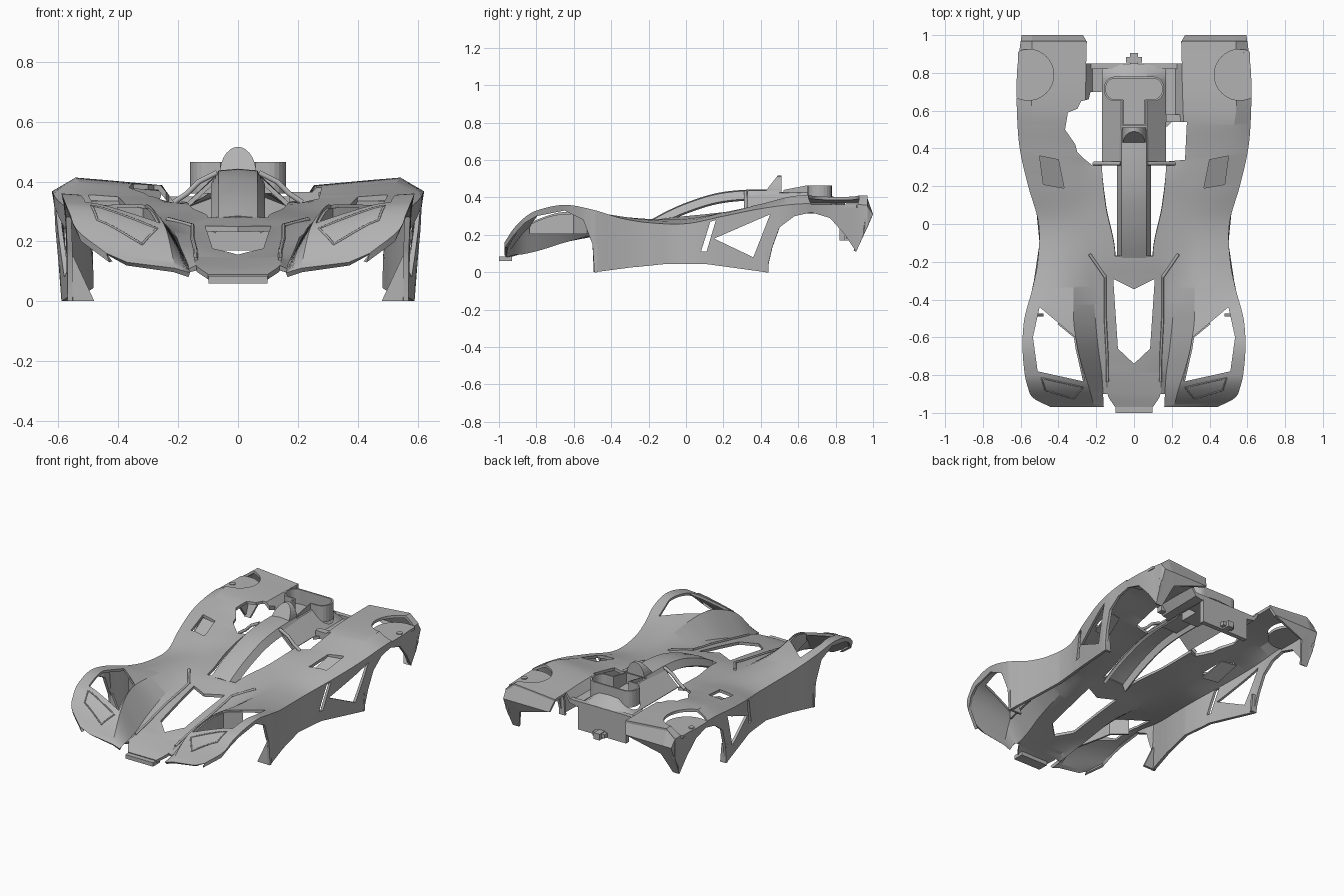
import bpy, bmesh, math
from mathutils import Vector

default_cube = bpy.data.objects.get("Cube")
if default_cube:
    bpy.data.objects.remove(default_cube, do_unlink=True)

grey = bpy.data.materials.new("body_grey")
grey.use_nodes = True
tone = (.45, .45, .45, 1)
grey.diffuse_color = tone
grey.node_tree.nodes["Principled BSDF"].inputs["Base Color"].default_value = tone


def make(name, verts, faces, thickness=0, smooth=False):
    """Mesh object from vertices and faces, optionally thickened inwards."""
    mesh = bpy.data.meshes.new(name)
    mesh.from_pydata([tuple(v) for v in verts], [], faces)
    mesh.materials.append(grey)
    obj = bpy.data.objects.new(name, mesh)
    bpy.context.collection.objects.link(obj)
    bpy.ops.object.select_all(action='DESELECT')
    bpy.context.view_layer.objects.active = obj
    obj.select_set(True)
    bm = bmesh.new()
    bm.from_mesh(mesh)
    if not thickness:
        bmesh.ops.recalc_face_normals(bm, faces=bm.faces)
    bmesh.ops.delete(bm, geom=[v for v in bm.verts if not v.link_faces], context='VERTS')
    bm.to_mesh(mesh)
    bm.free()
    if thickness:
        solid = obj.modifiers.new("shell", 'SOLIDIFY')
        solid.thickness, solid.offset = thickness, -1
        bpy.ops.object.modifier_apply(modifier="shell")
    if smooth:
        bpy.ops.object.shade_smooth_by_angle(angle=math.radians(28))
    return obj


def prism(name, outline, low, high, axis='z'):
    """Extrude a flat outline: (x, y) along z, (y, z) along x, (x, z) along y."""
    place = {'z': lambda a, b, c: (a, b, c), 'x': lambda a, b, c: (c, a, b),
             'y': lambda a, b, c: (a, c, b)}[axis]
    n = len(outline)
    verts = [place(a, b, c) for c in (low, high) for a, b in outline]
    faces = [tuple(range(n)), tuple(range(n, n + n))]
    faces += [(i, (i + 1) % n, (i + 1) % n + n, i + n) for i in range(n)]
    return make(name, verts, faces)


def box(name, x0, x1, y0, y1, z0, z1):
    return prism(name, [(x0, y0), (x1, y0), (x1, y1), (x0, y1)], z0, z1)


def cut(target, cutter):
    bpy.context.view_layer.objects.active = target
    mod = target.modifiers.new("cut", 'BOOLEAN')
    mod.operation, mod.solver, mod.object = 'DIFFERENCE', 'EXACT', cutter
    cutter.hide_render = True
    bpy.ops.object.modifier_apply(modifier="cut")
    bpy.data.objects.remove(cutter, do_unlink=True)


def tube(name, points, radius, closed=False):
    curve = bpy.data.curves.new(name, 'CURVE')
    curve.dimensions, curve.bevel_depth, curve.bevel_resolution = '3D', radius, 1
    curve.use_fill_caps = True
    line = curve.splines.new('POLY')
    line.points.add(len(points) - 1)
    for p, co in zip(line.points, points):
        p.co = (*co, 1)
    line.use_cyclic_u = closed
    curve.materials.append(grey)
    obj = bpy.data.objects.new(name, curve)
    bpy.context.collection.objects.link(obj)


def along(rail, y, smooth=True):
    """Point (x, z) on a rail of (y, x, z) keys."""
    y = min(max(y, rail[0][0]), rail[-1][0])
    i = next(k for k in range(len(rail) - 1) if y <= rail[k + 1][0])
    a, b = Vector(rail[i]), Vector(rail[i + 1])
    t = (y - a[0]) / (b[0] - a[0])
    if not smooth:
        return a.lerp(b, t).yz
    p, q = Vector(rail[max(i - 1, 0)]), Vector(rail[min(i + 2, len(rail) - 1)])
    span = b[0] - a[0]
    ta, tb = (b - p) / (b[0] - p[0]) * span, (q - a) / (q[0] - a[0]) * span
    s, c = t * t, t * t * t
    return (a * (2*c - 3*s + 1) + ta * (c - 2*s + t) + b * (3*s - 2*c) + tb * (c - s)).yz


def loft(name, rails, start, end, steps, thickness, keep=lambda k, y: True, straight=()):
    """Symmetric skin through rails listed from the centre outwards."""
    n, verts, faces = len(rails), [], []
    wide = 2 * n - 1
    for i in range(steps + 1):
        y = start + (end - start) * i / steps
        half = [along(r, y, r not in straight) for r in rails]
        verts += [(-x, y, z) for x, z in half[:0:-1]] + [(x, y, z) for x, z in half]
    for i in range(steps):
        for j in range(wide - 1):
            k = j - n + 1 if j >= n - 1 else n - 2 - j
            if keep(k, start + (end - start) * (i + .5) / steps):
                a = i * wide + j
                faces.append((a, a + 1, a + 1 + wide, a + wide))
    return make(name, verts, faces, thickness, True)


# Rails of the body shell, from the centre line to the bottom of the skirt
centre = [(-.97, 0, .09), (-.8, 0, .14), (-.5, 0, .215), (-.345, 0, .25), (-.17, 0, .282), (1, 0, .33)]
nose = [(-.97, .1, .09), (-.9, .14, .12), (-.7, .14, .168), (-.5, .15, .208), (-.3, .15, .245),
        (-.17, .1, .28), (.1, .15, .31), (.32, .17, .33), (1, .17, .33)]
valley = [(-.97, .16, .095), (-.8, .17, .13), (-.65, .19, .175), (-.45, .21, .225),
          (-.15, .24, .272), (.1, .23, .3), (.3, .22, .33), (1, .22, .34)]
crest = [(-.97, .21, .11), (-.86, .24, .24), (-.75, .275, .298), (-.65, .3, .322), (-.5, .32, .312),
         (-.2, .32, .285), (0, .33, .285), (.2, .3, .32), (.4, .27, .355), (.6, .26, .385), (.97, .25, .385)]
fender = [(-.97, .37, .13), (-.92, .42, .22), (-.86, .45, .288), (-.8, .46, .322), (-.65, .48, .352),
          (-.45, .46, .315), (-.2, .43, .28), (0, .42, .275), (.2, .45, .32), (.4, .5, .365),
          (.6, .54, .41), (.97, .54, .41)]
edge = [(-.97, .44, .16), (-.92, .535, .235), (-.86, .563, .295), (-.8, .578, .33), (-.65, .59, .36),
        (-.5, .58, .335), (-.35, .54, .29), (-.2, .51, .265), (0, .505, .26), (.2, .56, .3),
        (.4, .605, .34), (.6, .62, .365), (.8, .62, .365), (.97, .6, .36)]
skirt = [(-.97, .43, .13), (-.92, .525, .2), (-.86, .555, .265), (-.8, .57, .3), (-.65, .58, .33),
         (-.55, .575, .28), (-.5, .57, .15), (-.49, .57, 0), (-.3, .53, .025), (-.1, .5, .045),
         (.1, .52, .045), (.43, .59, 0), (.46, .6, .13), (.5, .61, .24), (.58, .61, .3), (.67, .61, .32),
         (.77, .61, .29), (.85, .6, .2), (.91, .59, .11), (.97, .6, .24)]


def shell_part(k, y):
    if k == 0:
        return y < -.17
    if k == 1:
        return -.9 < y < .85
    return k > 2 or y < .85


shell_rails = [centre, nose, valley, crest, fender, edge, skirt]
body = loft("body_shell", shell_rails, -.97, .97, 194, .018, shell_part, [skirt])


def skin_height(x, y):
    pts = [along(r, y) for r in shell_rails[:-1]]
    for (x0, z0), (x1, z1) in zip(pts, pts[1:]):
        if x0 <= x <= x1:
            return z0 + (z1 - z0) * (x - x0) / (x1 - x0)
    return pts[-1][1]


def on_skin(points, parts=8, closed=True):
    """Plan outline divided finely and laid on the shell."""
    ends = points[1:] + points[:1] if closed else points[1:]
    plan = [Vector(a).lerp(Vector(b), i / parts) for a, b in zip(points, ends) for i in range(parts)]
    return [(p.x, p.y, skin_height(p.x, p.y)) for p in plan]


# Openings in the shell: nose, wheels, sides, vents and rear deck
cut(body, prism("nose_opening", [(0, -.74), (.085, -.66), (.11, -.29), (0, -.345),
                                 (-.11, -.29), (-.085, -.66)], .05, .6))
cut(body, prism("right_deck_opening", [(-.16, .7), (-.23, .7), (-.24, .66), (-.28, .65), (-.3, .61), (-.35, .59),
                                       (-.365, .5), (-.31, .42), (-.3, .38), (-.27, .35), (-.22, .31),
                                       (-.16, .33)], .2, .6))
cut(body, prism("left_deck_opening", [(.16, .33), (.27, .34), (.28, .54), (.2, .54), (.16, .5)], .2, .6))
wheel_hole = [(.5, -.44), (.535, -.6), (.51, -.78), (.26, -.835), (.3, -.66), (.31, -.6)]
inner_arch = [(.257, -.835), (.297, -.66), (.307, -.595), (.42, -.502)]
vent = [(.37, .19), (.48, .21), (.5, .36), (.4, .34)]
triangle = [(.15, .18), (.45, .31), (.36, .08)]
slit = [(.08, .11), (.11, .11), (.16, .28), (.13, .27)]
lamp = [(.27, -.865), (.49, -.815), (.47, -.88), (.32, -.925)]
ring = [(.56 + .135 * math.cos(a * math.tau / 40), .79 + .135 * math.sin(a * math.tau / 40)) for a in range(40)]

for side, s in (("left", 1), ("right", -1)):
    def flip(points):
        return [(s * p[0], *p[1:]) for p in points]

    cut(body, prism("wheel_cutter", flip(wheel_hole), .05, .6))
    cut(body, prism("triangle_cutter", triangle, s * .47, s * .8, 'x'))
    cut(body, prism("slit_cutter", slit, s * .45, s * .8, 'x'))
    cut(body, prism("vent_cutter", flip(vent), .25, .6))
    cut(body, prism("roller_cutter", flip(ring), .362, .6))

    # Wall hanging from the inner rim of the front wheel opening
    rim = on_skin(inner_arch, 5, False)
    n = len(rim)
    make(side + "_wheel_wall", flip([(x, y, z - .008) for x, y, z in rim] + [(x, y, .205) for x, y, z in rim]),
         [(i, i + 1, i + 1 + n, i + n)[::s] for i in range(n - 1)], .012)

    # Recessed floors under the vent and the roller mount
    floor = [(x, y, .275 if y < .3 else .335) for x, y in vent]
    make(side + "_vent_floor", flip(floor), [(0, 1, 2, 3)[::s]], .008)
    prism(side + "_roller_floor", flip([(min(x, .615), y) for x, y in ring]), .345, .362)
    pin = [(.592 + .018 * math.cos(a * math.tau / 12), .79 + .018 * math.sin(a * math.tau / 12)) for a in range(12)]
    prism(side + "_roller_pin", flip(pin), .345, .367)

    # Lamp outline and legs behind the front wheel and before the rear wheel
    tube(side + "_lamp_outline", flip(on_skin(lamp)), .004, True)
    prism(side + "_front_leg", flip([(.48, 0), (.57, 0), (.572, .15), (.55, .15)]), -.49, -.475, 'y')
    prism(side + "_rear_leg", flip([(.55, 0), (.59, 0), (.598, .12), (.56, .12)]), .425, .44, 'y')

    # Tail panel and its downward point
    tail = [(.25, .965, .385), (.54, .965, .41), (.6, .965, .36), (.27, 1, .31), (.54, 1, .31), (.595, 1, .31),
            (.5, .97, .24), (.545, .91, .11), (.588, .91, .11), (.6, .95, .2)]
    quads = [(0, 3, 4, 1), (1, 4, 5, 2), (3, 6, 4), (4, 6, 7, 8), (4, 8, 5), (2, 5, 8, 9)]
    make(side + "_tail", flip(tail), [f[::-s] for f in quads], .015)

    # Bonnet vane with its strut, and the canopy pillar
    vane = on_skin([(.152, -.28), (.152, -.5), (.142, -.7), (.14, -.88)], 4, False)
    tube(side + "_vane", flip([(x, y, z + .003) for x, y, z in vane]), .007)
    tube(side + "_vane_strut", flip([(.235, -.16, .274), (.152, -.28, .252)]), .008)
    tube(side + "_pillar", flip([(.07, .32, .43), (.13, .32, .4), (.17, .32, .36), (.215, .32, .33)]), .01)

# Canopy spine running back over the cockpit
top = [(-.18, 0, .285), (-.1, 0, .328), (0, 0, .372), (.15, 0, .42), (.3, 0, .44), (.52, 0, .443)]
shoulder = [(y, .065, z - .006) for y, x, z in top]
flank = [(y, .09, z - .05) for y, x, z in top]
loft("canopy_spine", [top, shoulder, flank], -.18, .5, 34, .018)

# Engine cover with a T-shaped well
ridge = [(.32, 0, .425), (.6, 0, .43), (.76, 0, .42), (.85, 0, .35)]
cover = loft("engine_cover", [ridge, [(y, .07, z - .005) for y, x, z in ridge],
                              [(y, .17, .33) for y, x, z in ridge]], .32, .85, 20, .015)
arc = [(.105 + .055 * math.cos(a), .715 + .065 * math.sin(a))
       for a in (math.pi * (k / 10 - .5) for k in range(11))]
half_well = [(.06, .52), (.06, .65)] + arc + [(.05, .78)]
well = half_well + [(-x, y) for x, y in half_well[::-1]]
cut(cover, prism("well_cutter", well, .3, .6))
count = len(well)
wall = [(x, y, z) for z in (.36, .465) for x, y in well]
make("engine_well_wall", [(x, y, z if y > .6 else min(z, .44)) for x, y, z in wall],
     [(i, (i + 1) % count, (i + 1) % count + count, i + count) for i in range(count)], .01)
prism("engine_well_floor", well, .36, .372)

# Roof scoop behind the canopy
dome = [(.062 * math.cos(a), .42 + .096 * math.sin(a)) for a in (math.pi * k / 14 for k in range(15))]
rear = [(x, .51, z) for x, z in dome]
front = [(x, .43 + .06 * max(0, z - .44) / .076, z) for x, z in dome]
make("roof_scoop", rear + front, [tuple(range(15)), tuple(range(15, 30))] +
     [(i, (i + 1) % 15, (i + 1) % 15 + 15, i + 15) for i in range(15)])

# Rear plate, hook, deck block and nose bumper
prism("rear_plate", [(-.17, .17), (.17, .17), (.17, .32), (.23, .335), (.23, .35), (-.23, .35),
                     (-.23, .335), (-.17, .32)], .82, .85, 'y')
box("hook_stem", -.02, .02, .85, .905, .17, .21)
box("hook_bar", -.042, .042, .855, .885, .18, .205)
box("deck_block", .17, .27, .54, .58, .33, .365)
box("nose_bumper", -.098, .098, -1, -.93, .06, .085)
